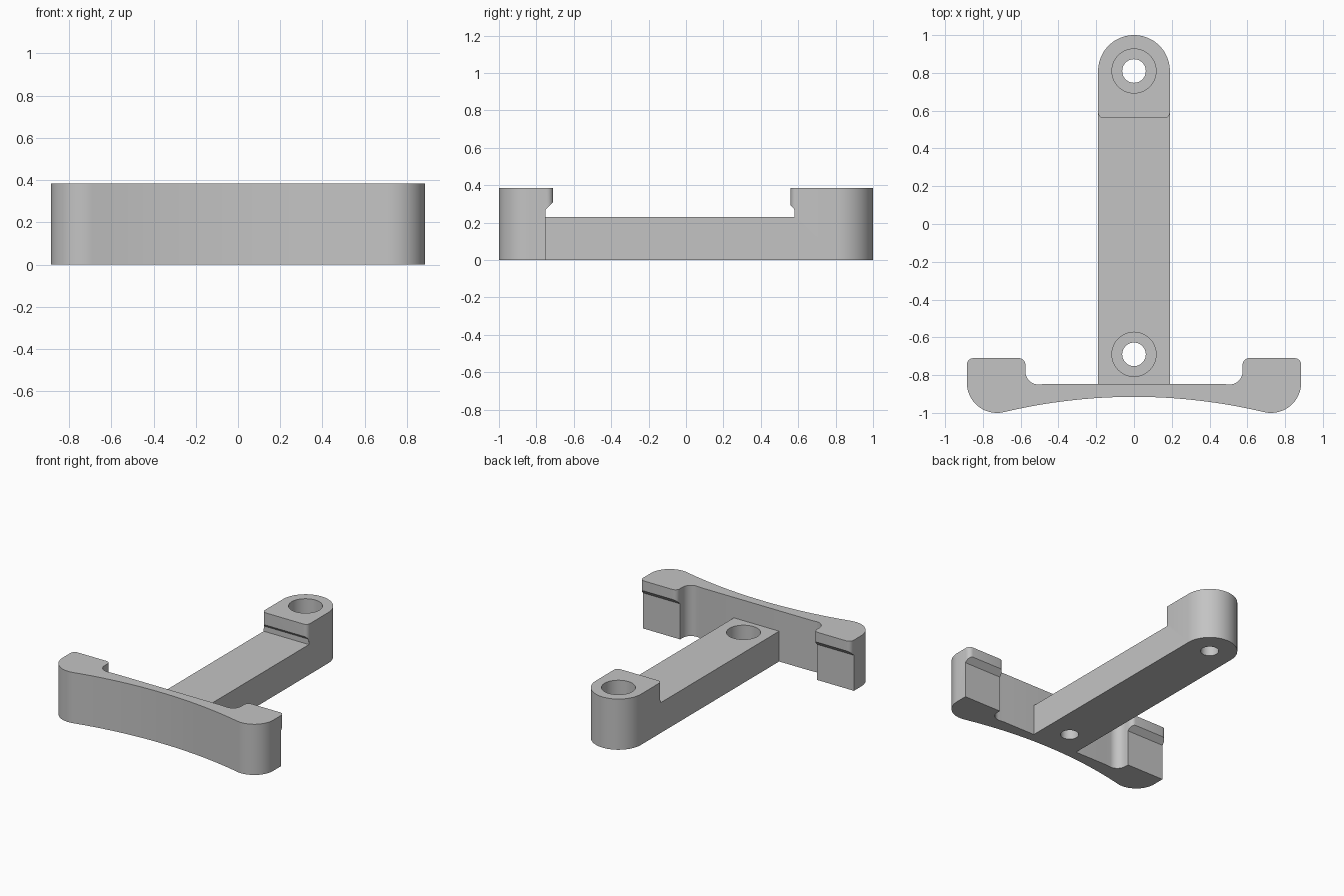
import bpy
import bmesh
from math import asin, cos, sin, radians, degrees

cube = bpy.data.objects.get("Cube")
if cube:
    bpy.data.objects.remove(cube, do_unlink=True)

grey = bpy.data.materials.new("plain grey")
grey.use_nodes = True
colour = (0.55, 0.55, 0.55, 1)
grey.diffuse_color = colour
grey.node_tree.nodes["Principled BSDF"].inputs["Base Color"].default_value = colour

HEIGHT = 0.385
HALF = 0.19        # half width of the arm
DECK = 0.23        # height of the low part of the arm


def arc(cx, cy, r, start, end, n=12):
    angles = [radians(start + (end - start) * i / n) for i in range(n + 1)]
    return [(cx + r * cos(a), cy + r * sin(a)) for a in angles]


def mirrored(points):
    """Close a right-hand outline with its mirror image."""
    return points + [(-x, y) for x, y in reversed(points)]


def prism(name, points, low, high, along="z"):
    """Extrude an outline: xy along z, or yz along x."""
    place = (lambda a, b, h: (a, b, h)) if along == "z" else (lambda a, b, h: (h, a, b))
    bm = bmesh.new()
    face = bm.faces.new([bm.verts.new(place(a, b, low)) for a, b in points])
    side = bmesh.ops.extrude_face_region(bm, geom=[face])["geom"]
    for v in side:
        if isinstance(v, bmesh.types.BMVert):
            v.co[2 if along == "z" else 0] = high
    bmesh.ops.recalc_face_normals(bm, faces=bm.faces)
    mesh = bpy.data.meshes.new(name)
    bm.to_mesh(mesh)
    bm.free()
    mesh.materials.append(grey)
    obj = bpy.data.objects.new(name, mesh)
    bpy.context.collection.objects.link(obj)
    return obj


def cut(target, cutter):
    mod = target.modifiers.new("cut", "BOOLEAN")
    mod.operation = "DIFFERENCE"
    mod.solver = "EXACT"
    mod.object = cutter
    bpy.context.view_layer.objects.active = target
    bpy.ops.object.modifier_apply(modifier=mod.name)
    bpy.data.objects.remove(cutter, do_unlink=True)


# Long arm with a rounded rear end
arm = prism("support_arm", [(-HALF, -0.847), (HALF, -0.847)]
            + arc(0, 1 - HALF, HALF, 0, 180, 40), 0, HEIGHT)

# Step down to the deck, with a small undercut below the rear lip
cut(arm, prism("step_cutter", [(-1, DECK), (0.58, DECK), (0.58, 0.27), (0.56, 0.292),
                               (0.56, 0.6), (-1, 0.6)], -0.4, 0.4, "x"))

# Rounded front corners of the rear block
cut(arm, prism("corner_cutter", mirrored(
    [(0.3, 0.4), (0.3, 0.59), (HALF, 0.59)] + arc(HALF - 0.03, 0.59, 0.03, 0, -90, 6)),
    0.25, 0.6))

# Counterbored screw holes
for y in (-0.69, 1 - HALF):
    cut(arm, prism("bore_cutter", arc(0, y, 0.117, 0, 360, 48)[:-1], 0.08, 0.6))
    cut(arm, prism("hole_cutter", arc(0, y, 0.0625, 0, 360, 36)[:-1], -0.1, 0.5))

# Curved crossbar: end lobes tangent to one large shallow arc
lobe_x, lobe_y, lobe_r, big_r = 0.725, -0.84, 0.16, 2.974
tilt = degrees(asin(lobe_x / (big_r + lobe_r)))
right = [(0.46, -0.846)]
right += arc(0.505, -0.78, 0.07, -90, 0)
right += arc(0.61, -0.745, 0.035, 180, 90, 6)
right += arc(0.85, -0.745, 0.035, 90, 0, 6)
right += arc(lobe_x, lobe_y, lobe_r, 0, -90 - tilt, 24)
right += arc(0, -0.915 - big_r, big_r, 90 - tilt, 90, 16)[1:-1]
crossbar = prism("crossbar", mirrored(right), 0, HEIGHT)

# Pads set back beneath their lips
for s in (-1, 1):
    cut(crossbar, prism("pad_cutter", [(-0.75, -0.1), (-0.75, 0.27), (-0.71, 0.309),
                                       (-0.6, 0.309), (-0.6, -0.1)], s * 0.52, s, "x"))

# Smooth curved walls, keep hard edges
bpy.ops.object.select_all(action="DESELECT")
for obj in (arm, crossbar):
    obj.select_set(True)
bpy.context.view_layer.objects.active = arm
bpy.ops.object.shade_smooth_by_angle(angle=radians(30))
